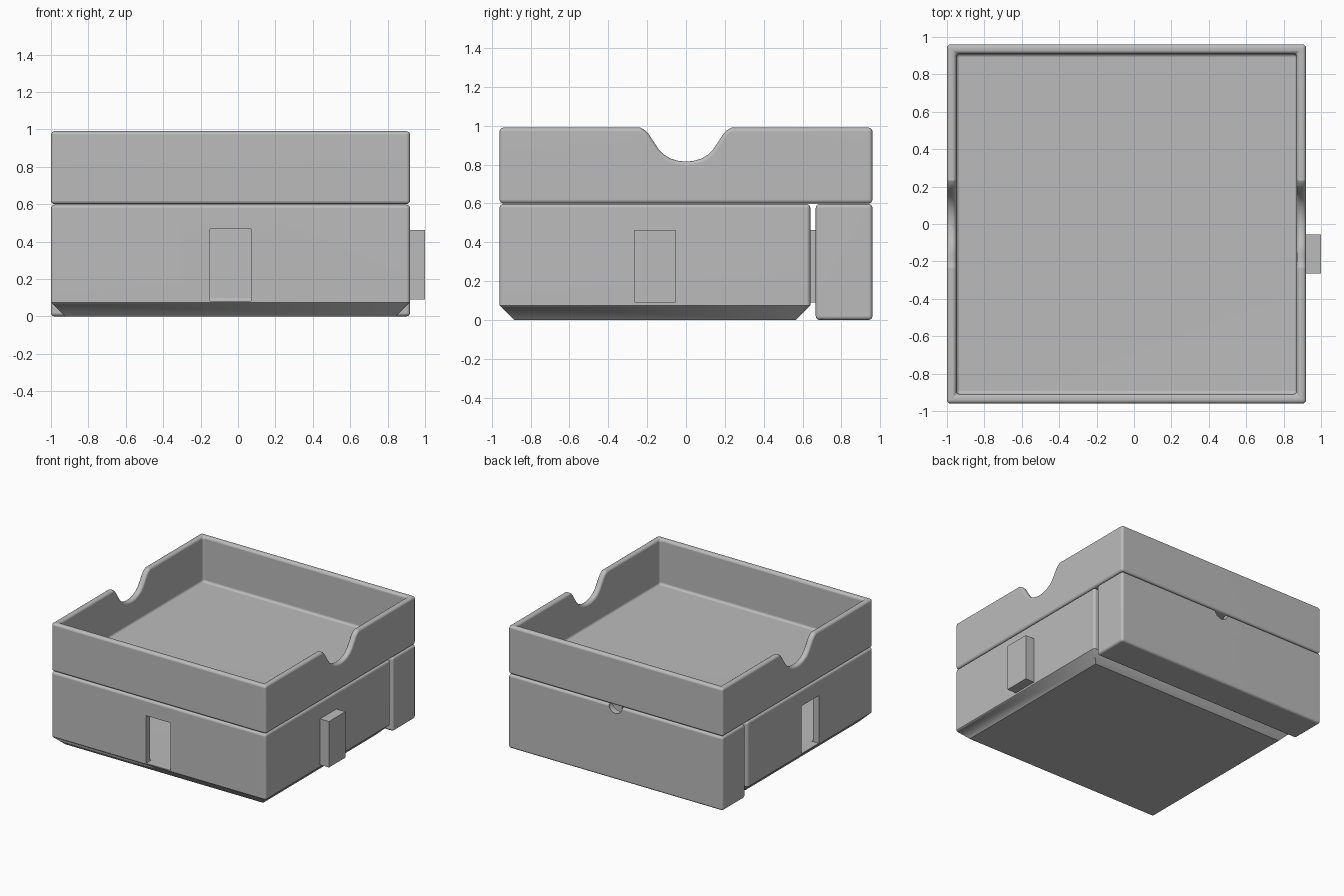
import bpy, bmesh, math
from mathutils import Vector

if "Cube" in bpy.data.objects:
    bpy.data.objects.remove(bpy.data.objects["Cube"], do_unlink=True)

grey = bpy.data.materials.new("plain grey")
grey.use_nodes = True
COLOUR = (0.5, 0.5, 0.5, 1)
grey.diffuse_color = COLOUR
grey.node_tree.nodes["Principled BSDF"].inputs["Base Color"].default_value = COLOUR

CX = -0.04          # middle of the box across x
SIDE_Y = -0.16      # middle of the front module along y
WALL = 0.05
TOP = 0.597         # top of the lower modules


def make(name, bm):
    bmesh.ops.recalc_face_normals(bm, faces=bm.faces)
    mesh = bpy.data.meshes.new(name)
    bm.to_mesh(mesh)
    bm.free()
    mesh.materials.append(grey)
    obj = bpy.data.objects.new(name, mesh)
    bpy.context.collection.objects.link(obj)
    return obj


def box(name, lo, hi, chamfer=0):
    """Box between two corners, optionally with a sloped skirt at the bottom."""
    lo, hi = Vector(lo), Vector(hi)
    bm = bmesh.new()
    bmesh.ops.create_cube(bm, size=1)
    for v in bm.verts:
        v.co = Vector((l + (h - l) * (c + 0.5) for l, h, c in zip(lo, hi, v.co)))
    if chamfer:
        mid = (lo + hi) / 2
        for v in bm.verts:
            if v.co.z < mid.z:
                v.co.z += chamfer
        bottom = min(bm.faces, key=lambda f: f.calc_center_median().z)
        new = bmesh.ops.extrude_face_region(bm, geom=[bottom])["geom"]
        bmesh.ops.delete(bm, geom=[bottom], context="FACES_ONLY")
        for v in new:
            if isinstance(v, bmesh.types.BMVert):
                v.co.x -= math.copysign(chamfer, v.co.x - mid.x)
                v.co.y -= math.copysign(chamfer, v.co.y - mid.y)
                v.co.z -= chamfer
    return make(name, bm)


def prism(name, profile, axis, start, end):
    """Extrude a closed (u, z) profile along x or y."""
    bm = bmesh.new()
    place = (lambda u, z: (start, u, z)) if axis == "x" else (lambda u, z: (u, start, z))
    face = bm.faces.new([bm.verts.new(place(u, z)) for u, z in profile])
    step = Vector((end - start, 0, 0) if axis == "x" else (0, end - start, 0))
    new = bmesh.ops.extrude_face_region(bm, geom=[face])["geom"]
    bmesh.ops.translate(bm, vec=step, verts=[v for v in new if isinstance(v, bmesh.types.BMVert)])
    return make(name, bm)


def finish(obj, hollows, openings=()):
    """Hollow the part, round its edges, then cut sharp openings."""
    def cut(cutter):
        mod = obj.modifiers.new("cut", "BOOLEAN")
        mod.operation, mod.solver, mod.object = "DIFFERENCE", "EXACT", cutter
        cutter.hide_render = True

    for c in hollows:
        cut(c)
    bev = obj.modifiers.new("round", "BEVEL")
    bev.width, bev.segments = 0.02, 4
    bev.limit_method, bev.angle_limit = "ANGLE", math.radians(65)
    bev.use_clamp_overlap = False
    for c in openings:
        cut(c)
    bpy.ops.object.select_all(action="DESELECT")
    obj.select_set(True)
    bpy.context.view_layer.objects.active = obj
    bpy.ops.object.convert(target="MESH")
    for c in [*hollows, *openings]:
        bpy.data.objects.remove(c, do_unlink=True)
    bpy.ops.object.shade_smooth_by_angle(angle=math.radians(32))
    mod = obj.modifiers.new("flat faces", "WEIGHTED_NORMAL")
    mod.keep_sharp = True


# Upper tray with a finger scoop in each side wall
tray = box("upper_tray", (-1, -0.96, 0.6), (0.92, 0.96, 0.99))
tray_hollow = box("tray_hollow", (-1 + WALL, -0.96 + WALL, 0.625), (0.92 - WALL, 0.96 - WALL, 1.2))
half = [(0.25, 1.1), (0.247, 0.994), (0.228, 0.987), (0.208, 0.974), (0.19, 0.954),
        (0.165, 0.915), (0.14, 0.878), (0.115, 0.852), (0.08, 0.831), (0.04, 0.819)]
scoop = half + [(0, 0.815)] + [(-y, z) for y, z in reversed(half)]
finish(tray, [tray_hollow, prism("scoop_cutter", scoop, "x", -1.2, 1.2)])

# Front module: hollow box with sloped skirt and two slots
body = box("front_module", (-1, -0.96, 0), (0.92, 0.64, TOP), chamfer=0.075)
body_hollow = box("body_hollow", (-1 + WALL, -0.96 + WALL, 0.08), (0.92 - WALL, 0.64 - WALL, 1))
front_slot = box("front_slot", (CX - 0.11, -1.1, 0.082), (CX + 0.11, -0.85, 0.467))
side_slot = box("side_slot", (-1.1, SIDE_Y - 0.11, 0.082), (-0.9, SIDE_Y + 0.11, 0.467))
finish(body, [body_hollow], [front_slot, side_slot])

# Back module: hollow box with a slot for the tab and a small thumb notch
back = box("back_module", (-1, 0.668, 0), (0.92, 0.96, TOP))
back_hollow = box("back_hollow", (-1 + WALL, 0.668 + WALL, 0.06), (0.92 - WALL, 0.96 - WALL, 1))
back_slot = box("back_slot", (CX - 0.11, 0.6, 0.082), (CX + 0.11, 0.8, 0.467))
circle = [(CX + 0.06 * math.cos(a * math.pi / 12), TOP + 0.06 * math.sin(a * math.pi / 12))
          for a in range(24)]
finish(back, [back_hollow], [back_slot, prism("thumb_notch", circle, "y", 0.85, 1.1)])

# Joining tabs on the left side and the back of the front module
box("left_tab", (0.9, SIDE_Y - 0.105, 0.09), (1, SIDE_Y + 0.105, 0.462))
box("back_tab", (CX - 0.105, 0.62, 0.09), (CX + 0.105, 0.72, 0.462))
